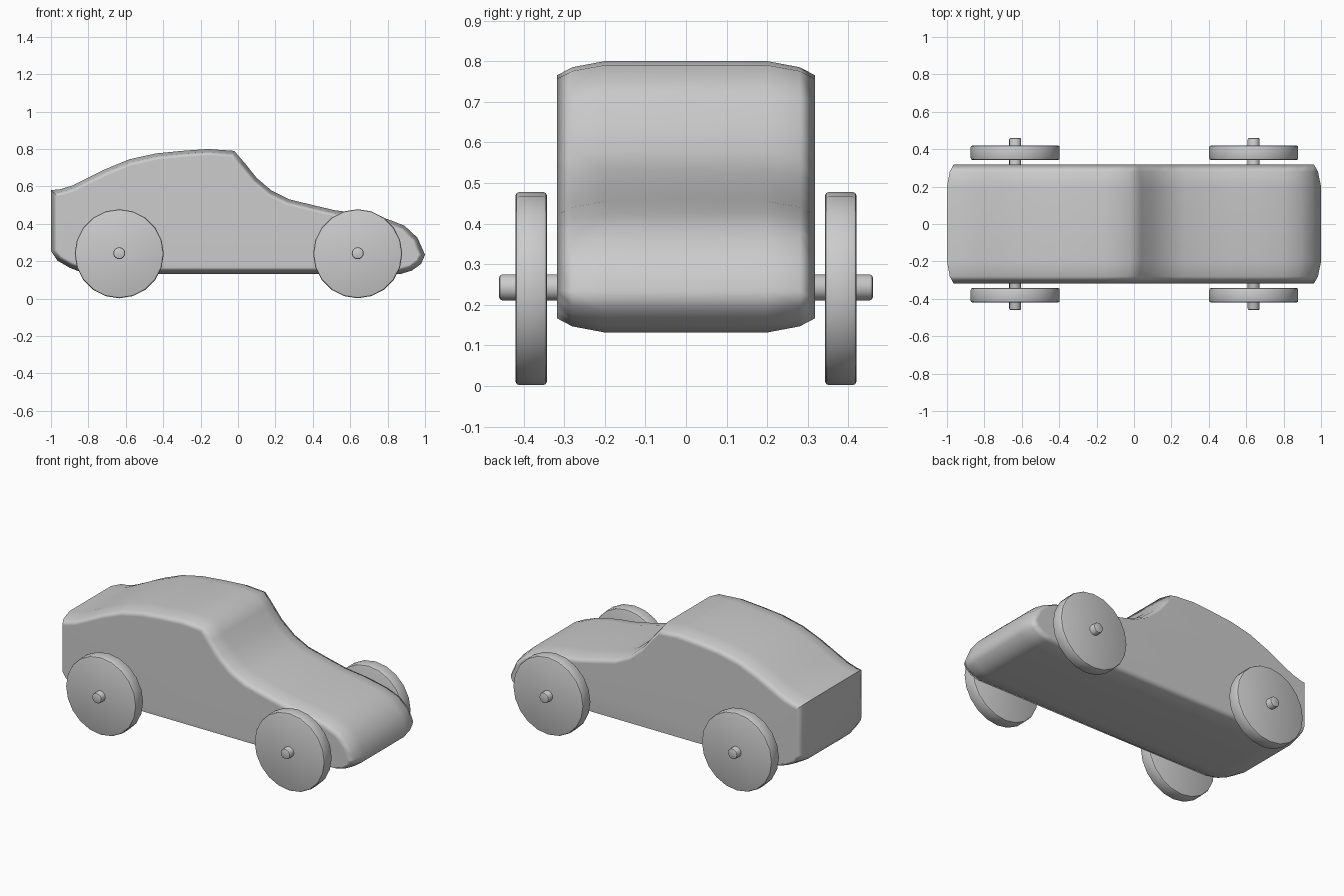
import bpy, bmesh
from math import radians, pi
from mathutils import Vector

if "Cube" in bpy.data.objects:
    bpy.data.objects.remove(bpy.data.objects["Cube"])

# Side profile of the body (x, z), clockwise from the rear top corner
PROFILE = [(-1, .58), (-.95, .585), (-.89, .603), (-.82, .637), (-.71, .692), (-.58, .745),
           (-.44, .776), (-.3, .79), (-.16, .8), (-.02, .79), (.04, .72), (.1, .645),
           (.18, .577), (.27, .532), (.4, .5), (.52, .472), (.66, .455), (.8, .425),
           (.89, .39), (.96, .325), (1, .235), (.98, .187), (.93, .15), (.87, .132),
           (-.78, .132), (-.84, .142), (-.9, .165), (-.965, .203), (-1, .255)]


def smooth(obj, angle):
    bpy.ops.object.select_all(action='DESELECT')
    obj.select_set(True)
    bpy.context.view_layer.objects.active = obj
    bpy.ops.object.shade_smooth_by_angle(angle=radians(angle))


def inset(points, d):
    """Move a clockwise outline inward by d with mitred corners."""
    pts = [Vector(p) for p in points]
    out = []
    for i, p in enumerate(pts):
        a = (p - pts[i - 1]).normalized()
        b = (pts[(i + 1) % len(pts)] - p).normalized()
        n = Vector((a.y + b.y, -a.x - b.x)).normalized()
        out.append(p + n * d / max(n.dot(Vector((a.y, -a.x))), .5))
    return out


# Body: profile lofted across the width, shrinking towards both sides
bm = bmesh.new()
rings = []
for y, d in [(-.318, .035), (-.28, .015), (-.2, 0), (.2, 0), (.28, .015), (.318, .035)]:
    rings.append([bm.verts.new((p.x, y, p.y)) for p in inset(PROFILE, d)])
count = len(PROFILE)
for r, s in zip(rings, rings[1:]):
    for i in range(count):
        j = (i + 1) % count
        bm.faces.new((r[i], r[j], s[j], s[i]))
bm.faces.new(rings[0])
bm.faces.new(rings[-1][::-1])
bmesh.ops.recalc_face_normals(bm, faces=bm.faces)
mesh = bpy.data.meshes.new("body")
bm.to_mesh(mesh)
bm.free()
body = bpy.data.objects.new("body", mesh)
bpy.context.collection.objects.link(body)
smooth(body, 66)
body.modifiers.new("weighted", 'WEIGHTED_NORMAL').keep_sharp = True


def disc(name, x, y, z, radius, width, sides, bevel):
    """Cylinder lying along y with rounded rims."""
    bpy.ops.mesh.primitive_cylinder_add(vertices=sides, radius=radius, depth=width,
                                        location=(x, y, z), rotation=(pi / 2, 0, 0))
    obj = bpy.context.object
    obj.name = name
    mod = obj.modifiers.new("rim", 'BEVEL')
    mod.width = bevel
    mod.segments = 2
    mod.limit_method = 'ANGLE'
    mod.angle_limit = radians(60)
    bpy.ops.object.modifier_apply(modifier=mod.name)
    smooth(obj, 35)


# Axles and wheels
for end, x in (("rear", -.635), ("front", .64)):
    disc(end + "_axle", x, 0, .243, .032, .92, 16, .008)
    for side, y in (("right", -.381), ("left", .381)):
        disc(f"{end}_{side}_wheel", x, y, .24, .238, .078, 20, .01)
